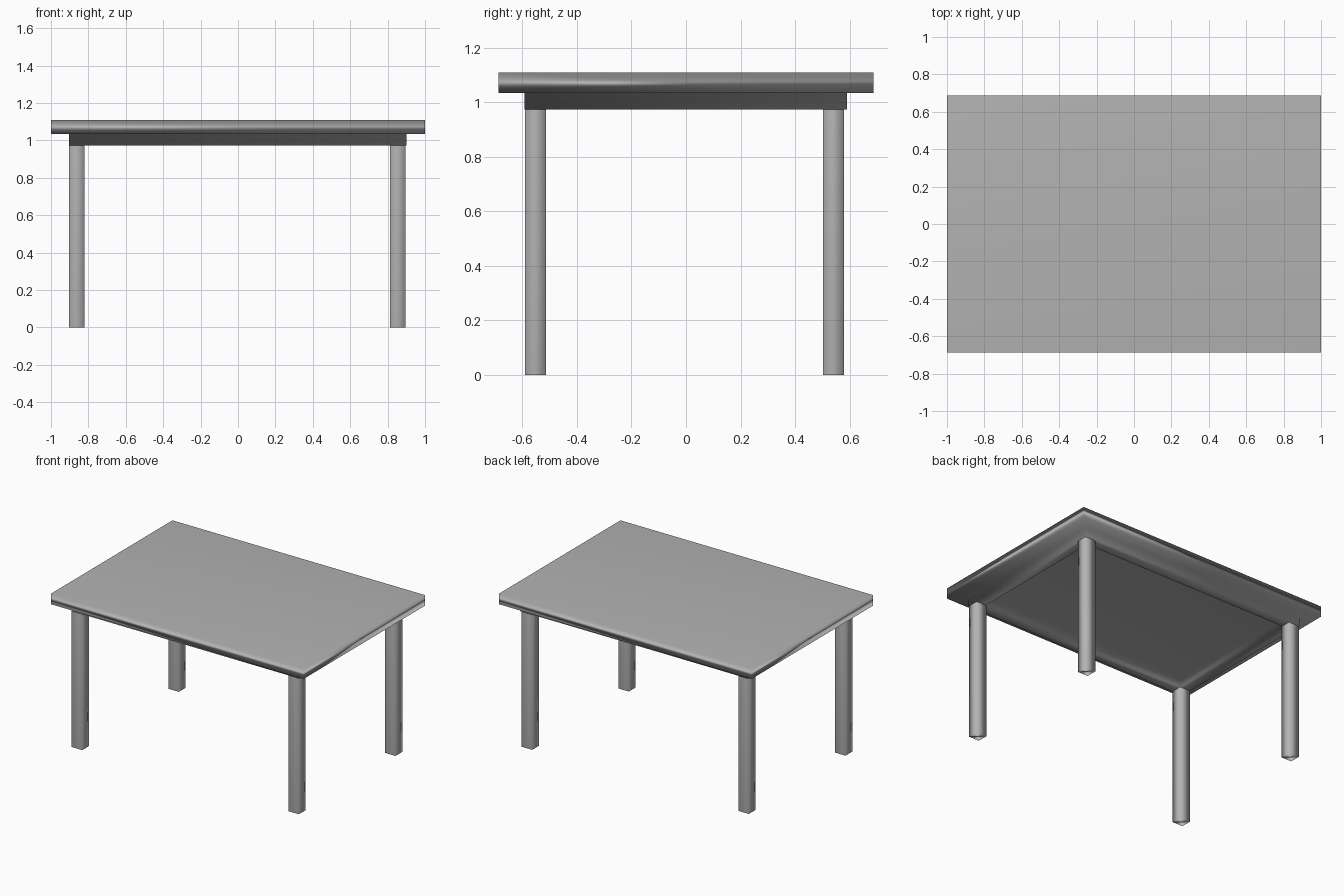
import bpy
import bmesh

if "Cube" in bpy.data.objects:
    bpy.data.objects.remove(bpy.data.objects["Cube"])

grey = bpy.data.materials.new("grey")
grey.diffuse_color = (0.45, 0.45, 0.45, 1)
grey.use_nodes = True
grey.node_tree.nodes["Principled BSDF"].inputs["Base Color"].default_value = grey.diffuse_color


def place(bm_verts, x, y):
    """Move vertices to the corners of an x / y rectangle."""
    for v in bm_verts:
        v.co.x = x[0] if v.co.x < 0 else x[1]
        v.co.y = y[0] if v.co.y < 0 else y[1]


def box(x, y, z):
    """bmesh box from (min, max) ranges on each axis."""
    bm = bmesh.new()
    bmesh.ops.create_cube(bm, size=1)
    for v in bm.verts:
        v.co = [r[0] if c < 0 else r[1] for c, r in zip(v.co, (x, y, z))]
    return bm


def finish(name, bm):
    """Make the object, smooth shaded with normals led by the larger faces."""
    bmesh.ops.recalc_face_normals(bm, faces=bm.faces)
    mesh = bpy.data.meshes.new(name)
    bm.to_mesh(mesh)
    bm.free()
    for p in mesh.polygons:
        p.use_smooth = True
    mesh.materials.append(grey)
    obj = bpy.data.objects.new(name, mesh)
    bpy.context.collection.objects.link(obj)
    mod = obj.modifiers.new("face_weighted_normals", 'WEIGHTED_NORMAL')
    mod.mode = 'FACE_AREA'
    mod.weight = 50


# Tabletop with the apron frame extruded from its underside
bm = box((-1, 1), (-0.687, 0.687), (1.033, 1.108))
bm.normal_update()
under = min(bm.faces, key=lambda f: f.calc_center_median().z)
bmesh.ops.inset_individual(bm, faces=[under], thickness=0.1)
place(under.verts, (-0.903, 0.9), (-0.592, 0.59))
ring = bmesh.ops.inset_individual(bm, faces=[under], thickness=0.08)["faces"]
place(under.verts, (-0.823, 0.82), (-0.512, 0.51))
down = bmesh.ops.extrude_face_region(bm, geom=ring)["geom"]
bmesh.ops.translate(bm, vec=(0, 0, -0.06),
                    verts=[g for g in down if isinstance(g, bmesh.types.BMVert)])
old = [f for f in ring if f.is_valid]
if old:
    bmesh.ops.delete(bm, geom=old, context='FACES_ONLY')
finish("tabletop_and_apron", bm)

# Four square legs
for side, x in (("left", (-0.903, -0.82)), ("right", (0.812, 0.895))):
    for end, y in (("front", (-0.59, -0.513)), ("back", (0.502, 0.579))):
        finish(f"{end}_{side}_leg", box(x, y, (0, 0.973)))
